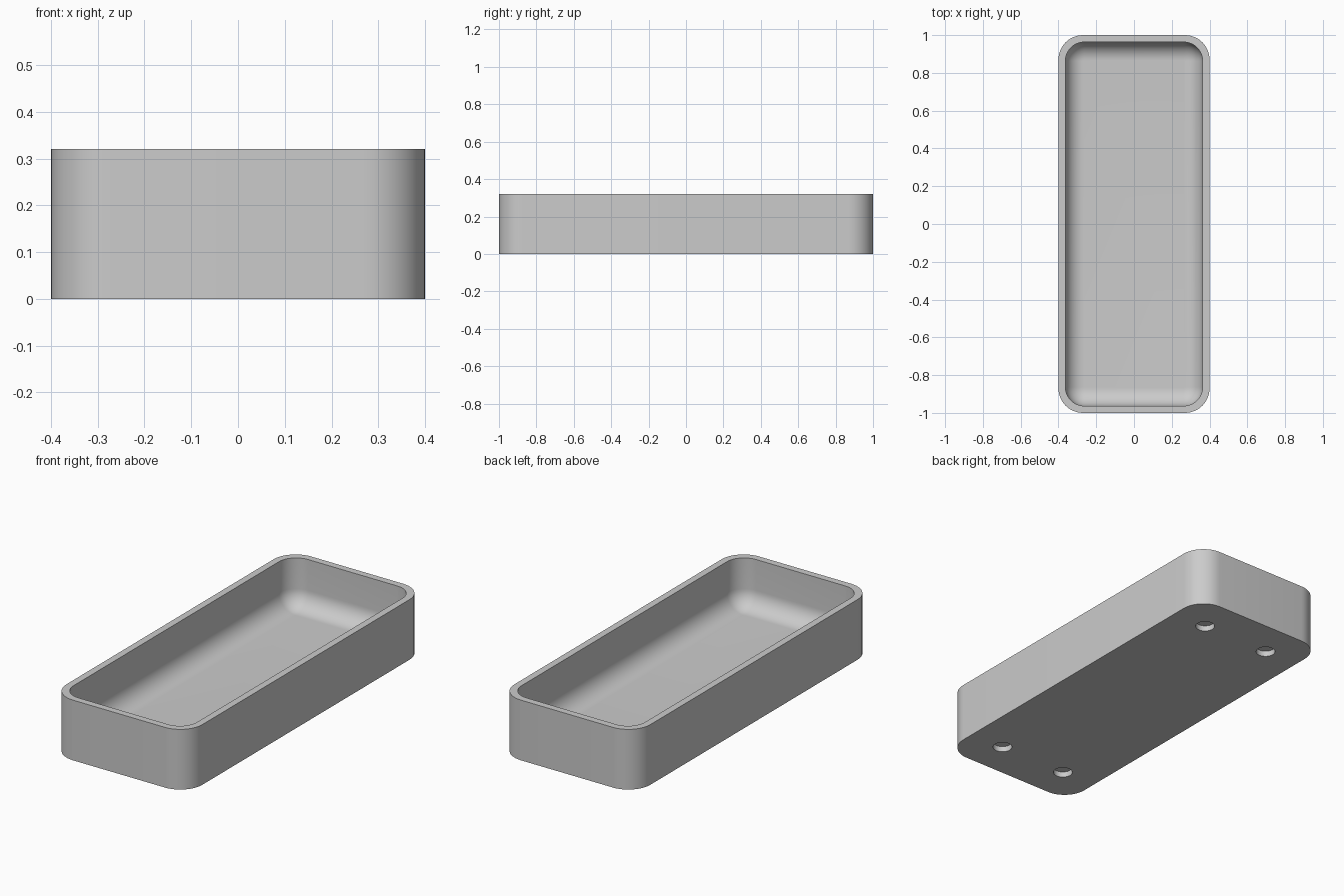
import bpy, bmesh, math

default = bpy.data.objects.get("Cube")
if default:
    bpy.data.objects.remove(default, do_unlink=True)

HALF_X, HALF_Y, HEIGHT = 0.4, 1.0, 0.32
CORNER, WALL, FLOOR = 0.13, 0.037, 0.06
INNER_CORNER, FILLET = 0.1, 0.096
HOLE_R, HOLE_DEPTH = 0.048, 0.03

grey = bpy.data.materials.new("plain_grey")
grey.use_nodes = True
colour = (0.6, 0.6, 0.6, 1)
grey.diffuse_color = colour
grey.node_tree.nodes["Principled BSDF"].inputs["Base Color"].default_value = colour

bm = bmesh.new()


def rounded_ring(inset, radius, z, steps=12):
    """Ring of vertices around a rounded rectangle."""
    ring = []
    for quarter, (sx, sy) in enumerate([(1, 1), (-1, 1), (-1, -1), (1, -1)]):
        for i in range(steps + 1):
            a = math.pi / 2 * (quarter + i / steps)
            x = sx * (HALF_X - inset - radius) + radius * math.cos(a)
            y = sy * (HALF_Y - inset - radius) + radius * math.sin(a)
            ring.append(bm.verts.new((x, y, z)))
    return ring


def circle_ring(cx, cy, z, count=32):
    angles = [2 * math.pi * i / count for i in range(count)]
    return [bm.verts.new((cx + HOLE_R * math.cos(a), cy + HOLE_R * math.sin(a), z))
            for a in angles]


def bridge(lower, upper):
    for i in range(len(lower)):
        j = (i + 1) % len(lower)
        bm.faces.new((lower[i], lower[j], upper[j], upper[i]))


def ring_edges(ring):
    return [bm.edges.get((v, ring[(i + 1) % len(ring)])) for i, v in enumerate(ring)]


# Outer wall, rim, inner wall and the fillet down to the floor
rings = [rounded_ring(0, CORNER, 0), rounded_ring(0, CORNER, HEIGHT),
         rounded_ring(WALL, INNER_CORNER, HEIGHT)]
for i in range(13):
    a = math.pi / 2 * i / 12
    shrink = FILLET * (1 - math.cos(a))
    rings.append(rounded_ring(WALL + shrink, INNER_CORNER - shrink,
                              FLOOR + FILLET * (1 - math.sin(a))))
for lower, upper in zip(rings, rings[1:]):
    bridge(lower, upper)
bm.faces.new(rings[-1])

# Four blind holes for the feet
underside = ring_edges(rings[0])
for sx in (-1, 1):
    for sy in (-1, 1):
        mouth = circle_ring(sx * 0.2, sy * 0.8, 0)
        end = circle_ring(sx * 0.2, sy * 0.8, HOLE_DEPTH)
        bridge(mouth, end)
        bm.faces.new(end)
        underside += ring_edges(mouth)

# Underside around the holes
bmesh.ops.triangle_fill(bm, use_beauty=True, use_dissolve=False, edges=underside)
bmesh.ops.recalc_face_normals(bm, faces=bm.faces)

mesh = bpy.data.meshes.new("tray")
bm.to_mesh(mesh)
bm.free()
mesh.materials.append(grey)
tray = bpy.data.objects.new("tray", mesh)
bpy.context.collection.objects.link(tray)

bpy.context.view_layer.objects.active = tray
tray.select_set(True)
bpy.ops.object.shade_smooth_by_angle(angle=math.radians(30))
